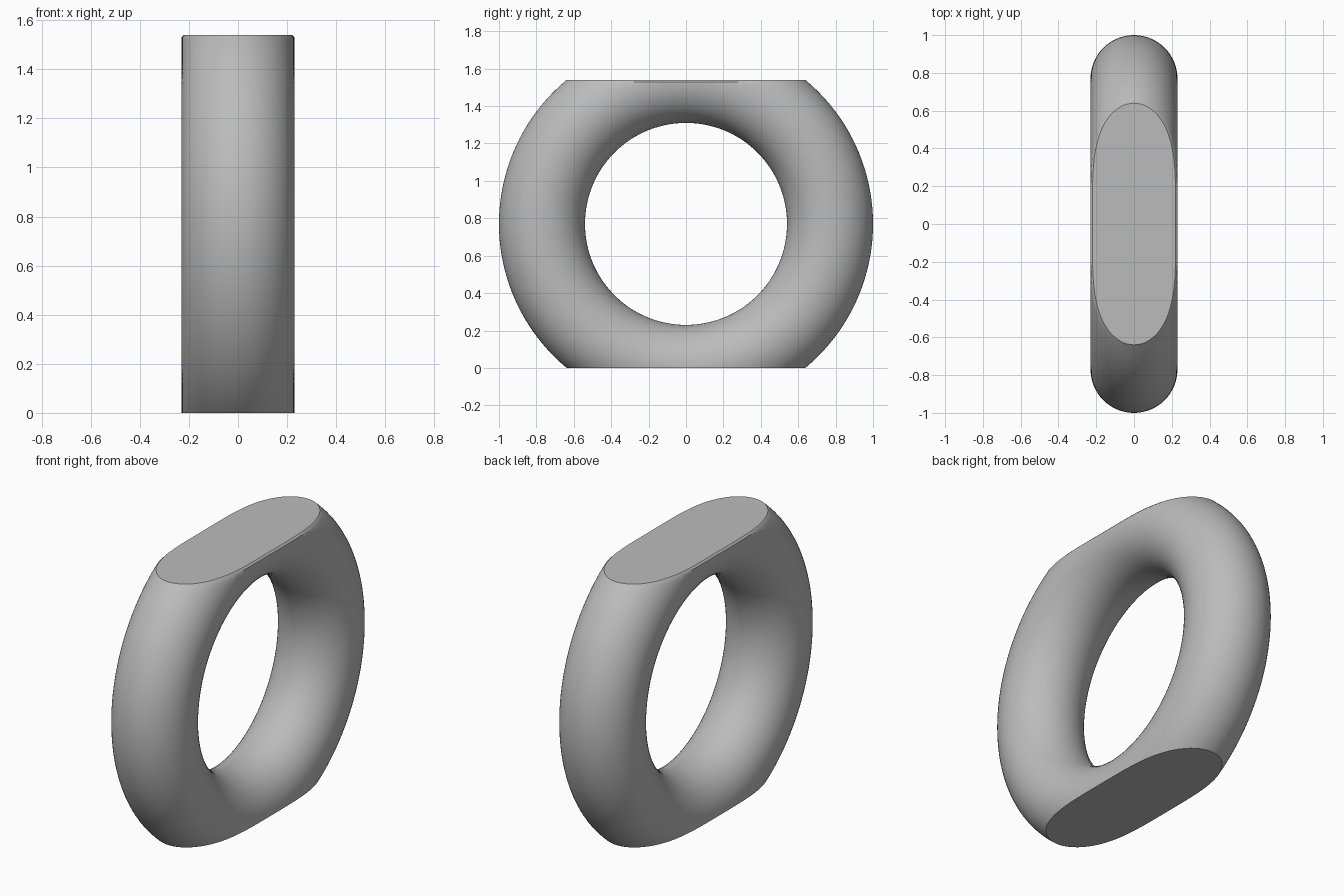
import bpy
import bmesh
import math
from mathutils import Matrix, Vector

cube = bpy.data.objects.get("Cube")
if cube:
    bpy.data.objects.remove(cube, do_unlink=True)

RING = 0.77      # ring radius, also the height of its centre
TUBE = 0.23      # outer tube radius
WALL = 0.04      # wall thickness
LIP = 0.01       # height and width of the softened rim edge
RIM_Z = 2 * RING - LIP


def cut(bm, z, direction):
    """Remove everything beyond a level plane."""
    geom = bm.verts[:] + bm.edges[:] + bm.faces[:]
    bmesh.ops.bisect_plane(bm, geom=geom, dist=1e-5, plane_co=(0, 0, z),
                           plane_no=(0, 0, direction), clear_outer=True)
    bmesh.ops.remove_doubles(bm, verts=bm.verts[:], dist=0.002)


def ring_shell(tube, floor):
    """Ring standing upright, open at the top and closed by a flat floor."""
    bm = bmesh.new()
    bmesh.ops.create_circle(bm, segments=64, radius=TUBE,
                            matrix=Matrix.Translation((0, RING, 0)))
    bmesh.ops.spin(bm, geom=bm.verts[:] + bm.edges[:], axis=(1, 0, 0),
                   cent=(0, 0, 0), angle=math.tau, steps=144, use_merge=True)
    bmesh.ops.remove_doubles(bm, verts=bm.verts[:], dist=1e-4)
    bmesh.ops.translate(bm, verts=bm.verts[:], vec=(0, 0, RING))
    cut(bm, RIM_Z, 1)
    rim = [v for v in bm.verts if v.is_boundary]
    # Shrink the tube about its centre line, keeping the rim level
    hub = Vector((0, 0, RING))
    for v in bm.verts:
        radial = v.co - hub
        radial.x = 0
        core = hub + radial.normalized() * RING
        v.co = core + (v.co - core) * (tube / TUBE)
    for v in rim:
        v.co.z = RIM_Z
    cut(bm, floor, -1)
    floor_edges = [e for e in bm.edges if e.is_boundary
                   and all(v.co.z < RING for v in e.verts)]
    bmesh.ops.edgeloop_fill(bm, edges=floor_edges)
    mesh = bpy.data.meshes.new("ring_shell")
    bm.to_mesh(mesh)
    bm.free()
    return mesh


# Outer skin and inner cavity in one mesh
bm = bmesh.new()
for radius, floor in ((TUBE, 0), (TUBE - WALL, WALL)):
    part = ring_shell(radius, floor)
    bm.from_mesh(part)
    bpy.data.meshes.remove(part)

# Rim joining the two, with a softened edge
rim_edges = [e for e in bm.edges if e.is_boundary]
rim_faces = bmesh.ops.bridge_loops(bm, edges=rim_edges)["faces"]
bmesh.ops.recalc_face_normals(bm, faces=bm.faces[:])
bmesh.ops.inset_region(bm, faces=rim_faces, thickness=LIP, depth=0,
                       use_even_offset=True)
for v in {v for f in rim_faces for v in f.verts}:
    v.co.z = RIM_Z + LIP

mesh = bpy.data.meshes.new("ring_vase")
bm.to_mesh(mesh)
bm.free()
vase = bpy.data.objects.new("ring_vase", mesh)
bpy.context.collection.objects.link(vase)

# Plain grey glaze
glaze = bpy.data.materials.new("grey_glaze")
glaze.use_nodes = True
grey = (0.5, 0.5, 0.5, 1)
glaze.diffuse_color = grey
glaze.node_tree.nodes["Principled BSDF"].inputs["Base Color"].default_value = grey
mesh.materials.append(glaze)

# Smooth body with a crisp foot
bpy.ops.object.select_all(action="DESELECT")
vase.select_set(True)
bpy.context.view_layer.objects.active = vase
bpy.ops.object.shade_smooth_by_angle(angle=math.radians(35))
